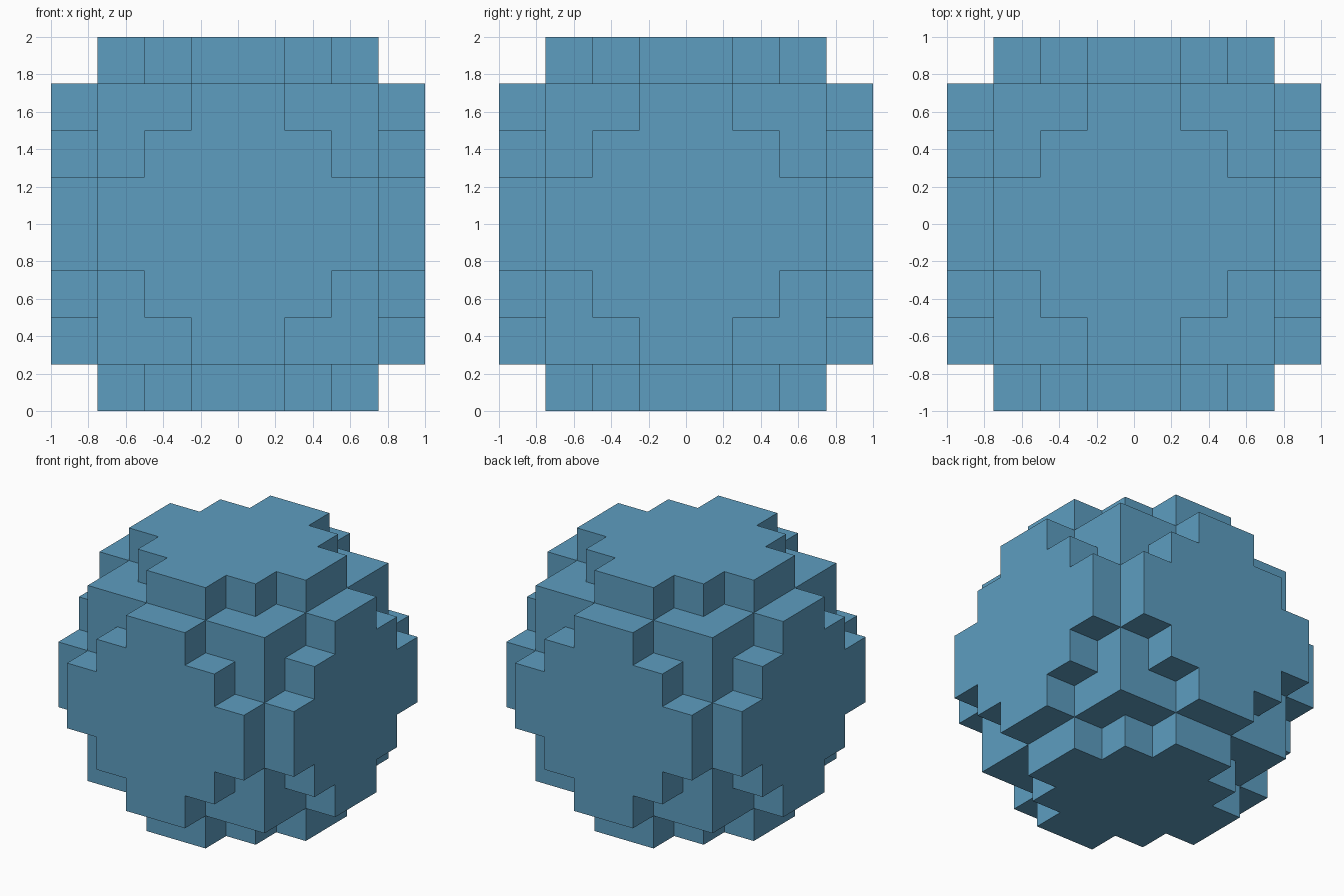
import bpy
import bmesh
from itertools import product
from mathutils import Vector

cube = bpy.data.objects.get("Cube")
if cube:
    bpy.data.objects.remove(cube, do_unlink=True)

CELL = 0.25   # edge of one block
HALF = 4      # blocks from the centre to each side
LIMIT = 19    # squared ball radius in blocks

blue = bpy.data.materials.new("sky blue")
blue.use_nodes = True
colour = (0.11, 0.34, 0.53, 1)
blue.diffuse_color = colour
blue.node_tree.nodes["Principled BSDF"].inputs["Base Color"].default_value = colour


def filled(cell):
    """A block belongs to the ball when its centre lies inside the radius."""
    return sum((i + 0.5) ** 2 for i in cell) < LIMIT


# Outer skin of the block ball: one square for every exposed block side
bm = bmesh.new()
for cell in product(range(-HALF, HALF), repeat=3):
    if not filled(cell):
        continue
    centre = Vector([i + 0.5 for i in cell])
    for axis, side in product(range(3), (-1, 1)):
        neighbour = list(cell)
        neighbour[axis] += side
        if filled(neighbour):
            continue
        normal, u = Vector((0, 0, 0)), Vector((0, 0, 0))
        normal[axis] = side / 2
        u[(axis + 1) % 3] = 0.5
        v = normal.cross(u) * 2
        corners = (-u - v, u - v, u + v, v - u)
        bm.faces.new([bm.verts.new((centre + normal + c) * CELL) for c in corners])

# Weld the squares and merge each flat terrace into one face
bmesh.ops.remove_doubles(bm, verts=bm.verts[:], dist=CELL / 100)
bmesh.ops.dissolve_limit(bm, angle_limit=0.01, verts=bm.verts[:], edges=bm.edges[:])
bmesh.ops.recalc_face_normals(bm, faces=bm.faces[:])
bmesh.ops.translate(bm, verts=bm.verts[:], vec=(0, 0, HALF * CELL))

mesh = bpy.data.meshes.new("block_ball")
bm.to_mesh(mesh)
bm.free()
mesh.materials.append(blue)
bpy.context.collection.objects.link(bpy.data.objects.new("block_ball", mesh))
